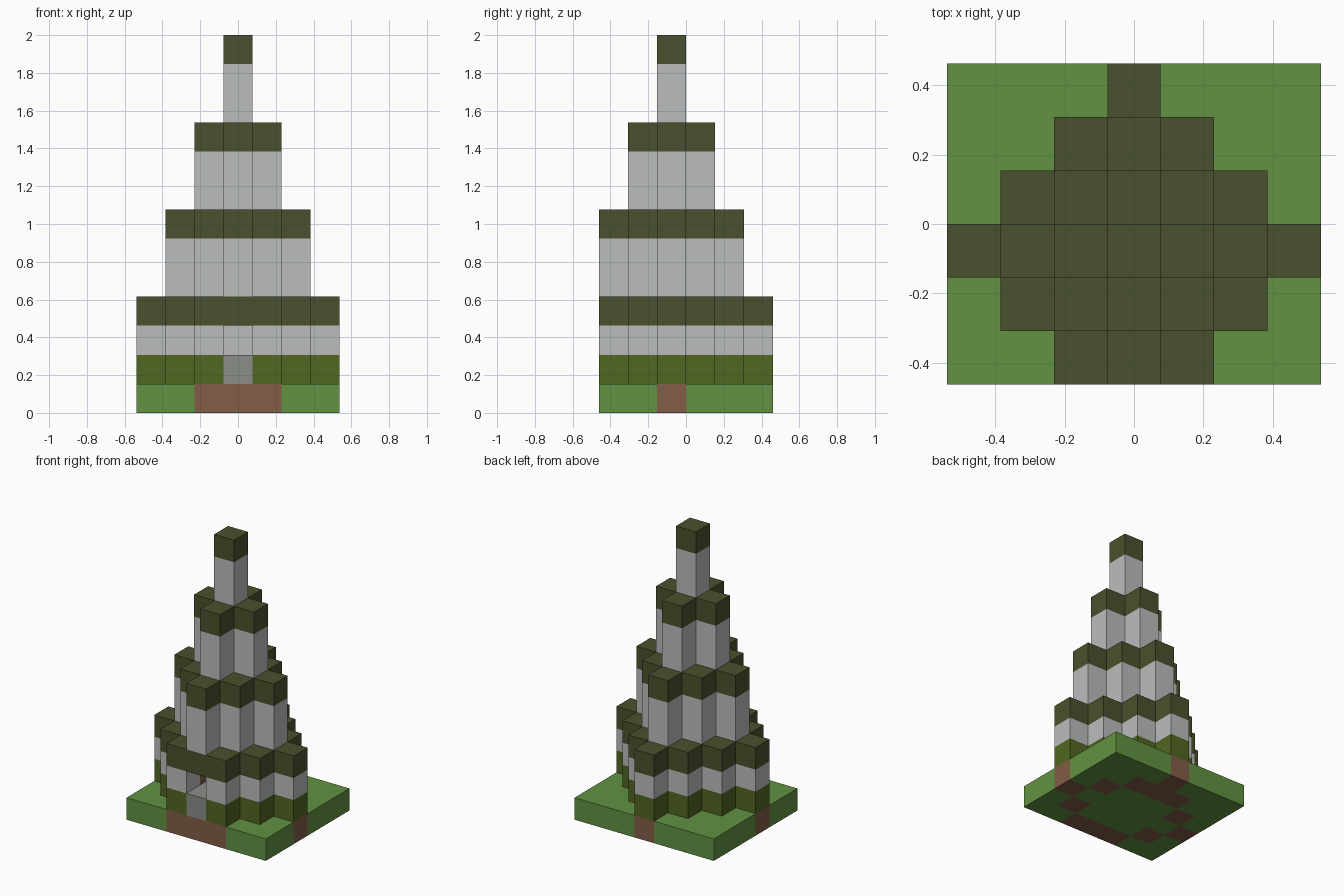
import bpy, bmesh
from mathutils import Vector

cube = bpy.data.objects.get("Cube")
if cube:
    bpy.data.objects.remove(cube)

U = 2 / 13            # edge of one block
DEPTH, HALF = 6, 3    # plot is 7 wide (-3..3) and 6 deep
MID = 2               # row of the tower axis


def linear(c):
    c /= 255
    return c / 12.92 if c <= 0.04045 else ((c + 0.055) / 1.055) ** 2.4


def material(name, *rgb):
    col = [linear(c) for c in rgb] + [1]
    m = bpy.data.materials.new(name)
    m.use_nodes = True
    m.diffuse_color = col
    m.node_tree.nodes["Principled BSDF"].inputs["Base Color"].default_value = col
    return m


grass = material("grass green", 98, 146, 66)
earth = material("earth brown", 130, 93, 72)
moss = material("moss olive", 82, 102, 34)
plaster = material("pale grey", 187, 189, 188)
stone = material("stone grey", 139, 141, 137)
roof = material("dark olive", 74, 81, 45)

AXES = [Vector(v) for v in ((1, 0, 0), (0, 1, 0), (0, 0, 1))]


def blocks(name, mat, cells, z, height=1):
    """Build one part from unit blocks, leaving out faces between neighbours."""
    solid = {(x, y, z + k) for x, y in cells for k in range(height)}
    bm = bmesh.new()
    for cell in solid:
        centre = Vector(cell) + Vector((0, 0.5 - DEPTH / 2, 0.5))
        for i in range(3):
            for s in (-1, 1):
                n = AXES[i] * s
                if tuple(int(a + b) for a, b in zip(cell, n)) in solid:
                    continue
                u, v = AXES[(i + 1) % 3] / 2, AXES[(i + 2) % 3] / 2 * s
                corners = (-u - v, u - v, u + v, v - u)
                bm.faces.new([bm.verts.new((centre + n / 2 + c) * U) for c in corners])
    bmesh.ops.remove_doubles(bm, verts=bm.verts, dist=U / 100)
    me = bpy.data.meshes.new(name)
    bm.to_mesh(me)
    bm.free()
    me.materials.append(mat)
    bpy.context.collection.objects.link(bpy.data.objects.new(name, me))


def diamond(r):
    return {(x, y) for x in range(-HALF, HALF + 1) for y in range(DEPTH)
            if abs(x) + abs(y - MID) <= r}


plot = {(x, y) for x in range(-HALF, HALF + 1) for y in range(DEPTH)}
door = {(0, 0)}
inside = diamond(2) - {(0, 0)}
wall = diamond(3) - inside

# Ground: earth under the walls, grass elsewhere
soil = wall | {(0, DEPTH - 2)}
blocks("ground_earth", earth, soil, 0)
blocks("ground_grass", grass, plot - soil, 0)

# Ground floor: mossy footing, stone floor with doorstep, open doorway
blocks("footing", moss, wall - door, 1)
blocks("stone_floor", stone, inside | door, 1)
blocks("lower_wall", plaster, wall - door, 2)
blocks("wooden_crate", earth, {(-1, 1)}, 2)
blocks("lower_roof", roof, diamond(3), 3)

# Upper tiers, each narrower with its own roof band
for name, r, z in (("middle", 2, 4), ("upper", 1, 7), ("spire", 0, 10)):
    blocks(name + "_wall", plaster, diamond(r), z, 2)
    blocks(name + "_roof", roof, diamond(r), z + 2)
